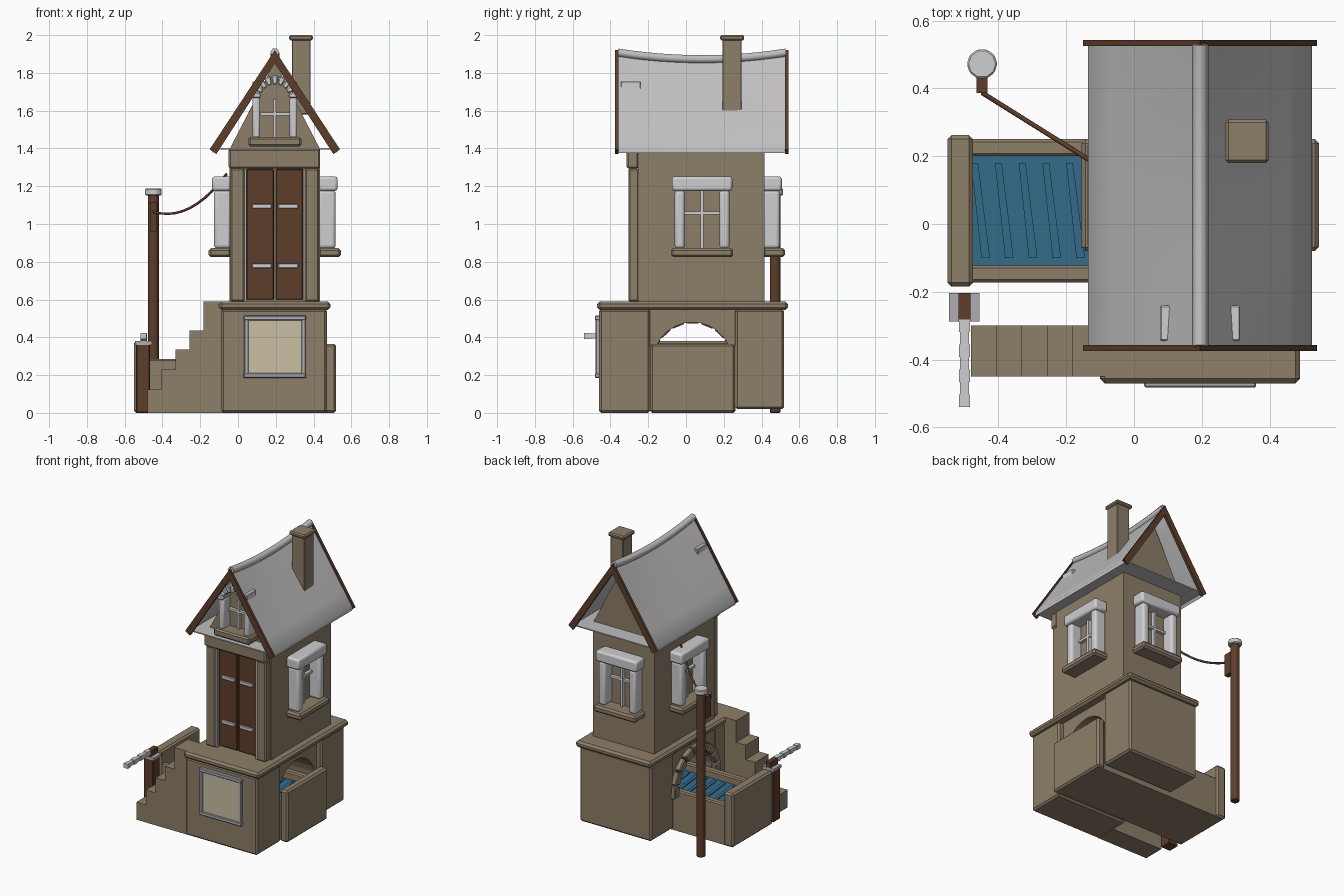
import bpy, bmesh, math
from mathutils import Vector

if "Cube" in bpy.data.objects:
    bpy.data.objects.remove(bpy.data.objects["Cube"])


def material(name, r, g, b):
    m = bpy.data.materials.new(name)
    m.diffuse_color = (r, g, b, 1)
    m.use_nodes = True
    m.node_tree.nodes["Principled BSDF"].inputs["Base Color"].default_value = m.diffuse_color
    return m


STONE = material("tan stone", 0.27, 0.21, 0.14)
WOOD = material("dark wood", 0.11, 0.048, 0.024)
ROOF = material("roof grey", 0.53, 0.52, 0.53)
TRIM = material("pale trim", 0.62, 0.62, 0.64)
METAL = material("metal grey", 0.42, 0.42, 0.46)
WATER = material("water blue", 0.035, 0.15, 0.26)
PAPER = material("cream board", 0.58, 0.52, 0.36)
CX = 0.195  # tower centre line


def finish(name, bm, mat, bevel=0.0, segs=1, smooth=0):
    bmesh.ops.recalc_face_normals(bm, faces=bm.faces)
    me = bpy.data.meshes.new(name)
    bm.to_mesh(me)
    bm.free()
    me.materials.append(mat)
    ob = bpy.data.objects.new(name, me)
    bpy.context.collection.objects.link(ob)
    if bevel:
        mod = ob.modifiers.new("bevel", 'BEVEL')
        mod.width, mod.segments = bevel, segs
    if smooth:
        bpy.ops.object.select_all(action='DESELECT')
        ob.select_set(True)
        bpy.context.view_layer.objects.active = ob
        bpy.ops.object.shade_smooth_by_angle(angle=math.radians(smooth))
    return ob


def box(name, x, y, z, mat=STONE, bevel=0.0, segs=1, smooth=0):
    bm = bmesh.new()
    bmesh.ops.create_cube(bm, size=1)
    for v in bm.verts:
        v.co = [(a + b) / 2 + c * (b - a) for (a, b), c in zip((x, y, z), v.co)]
    return finish(name, bm, mat, bevel, segs, smooth)


def prism(name, pts, axis, a, b, mat=STONE, bevel=0.0):
    """Outline pulled along an axis: pts are (x,z) for Y, (y,z) for X, (x,y) for Z."""
    place = {'X': lambda p, d: (d, p[0], p[1]),
             'Y': lambda p, d: (p[0], d, p[1]),
             'Z': lambda p, d: (p[0], p[1], d)}[axis]
    bm = bmesh.new()
    lo = [bm.verts.new(place(p, a)) for p in pts]
    hi = [bm.verts.new(place(p, b)) for p in pts]
    bm.faces.new(lo)
    bm.faces.new(hi)
    n = len(pts)
    for i in range(n):
        bm.faces.new((lo[i], lo[(i + 1) % n], hi[(i + 1) % n], hi[i]))
    return finish(name, bm, mat, bevel)


def cylinder(name, x, y, z0, z1, r, mat, sides=10):
    pts = [(x + r * math.cos(t), y + r * math.sin(t))
           for t in (math.tau * i / sides for i in range(sides))]
    return prism(name, pts, 'Z', z0, z1, mat, 0.005)


def tube(name, pts, r, mat):
    cu = bpy.data.curves.new(name, 'CURVE')
    cu.dimensions = '3D'
    cu.bevel_depth, cu.bevel_resolution, cu.use_fill_caps = r, 1, True
    sp = cu.splines.new('POLY')
    sp.points.add(len(pts) - 1)
    for p, c in zip(sp.points, pts):
        p.co = (*c, 1)
    cu.materials.append(mat)
    ob = bpy.data.objects.new(name, cu)
    bpy.context.collection.objects.link(ob)


def arch_stones(name, axis, cu, cz, r0, r1, a, b, count, mat, start=0, end=180):
    step = (end - start) / count
    for i in range(count):
        t0 = math.radians(start + i * step + 1)
        t1 = math.radians(start + (i + 1) * step - 1)
        pts = [(cu + r * math.cos(t), cz + r * math.sin(t))
               for r, t in ((r0, t0), (r1, t0), (r1, t1), (r0, t1))]
        prism(f"{name}_{i}", pts, axis, a, b, mat, 0.006)


# Base with a tunnel for the trough
box("base_front", (-0.09, 0.47), (-0.46, -0.19), (0, 0.55), STONE, 0.012)
box("base_back", (-0.09, 0.47), (0.26, 0.52), (0.02, 0.55), STONE, 0.012)
box("base_slab", (-0.10, 0.49), (-0.47, 0.54), (0.545, 0.59), STONE, 0.014)
arc = [(0.035 + 0.21 * math.cos(t), 0.27 + 0.21 * math.sin(t))
       for t in (math.pi * i / 14 for i in range(15))]
prism("tunnel_vault", [(0.27, 0.27)] + arc + [(-0.20, 0.27), (-0.20, 0.55), (0.27, 0.55)],
      'X', -0.085, 0.43)
arch_stones("tunnel_stone", 'X', 0.035, 0.27, 0.205, 0.262, -0.12, -0.08, 9, STONE, -8, 188)

# Water trough
box("trough_floor", (-0.50, 0.50), (-0.17, 0.25), (0.0, 0.04))
for y in ((-0.172, -0.122), (0.20, 0.25)):
    box("trough_side", (-0.50, 0.49), y, (0, 0.285), STONE, 0.008)
box("trough_end_left", (-0.55, -0.475), (-0.185, 0.262), (0, 0.38), STONE, 0.012)
box("trough_end_right", (0.46, 0.52), (-0.19, 0.26), (0, 0.365), STONE, 0.012)
box("water", (-0.48, 0.465), (-0.125, 0.205), (0.04, 0.235), WATER)
for i in range(13):
    x = -0.475 + i * 0.07
    prism("ripple", [(x + 0.025, -0.10), (x + 0.05, -0.10), (x + 0.015, 0.18), (x - 0.005, 0.18)],
          'Z', 0.234, 0.241, WATER)

# Stairs
tops = [0.124, 0.23, 0.335, 0.437, 0.59]
outline = [(-0.48, 0)]
for i, h in enumerate(tops):
    x0 = -0.48 if i == 0 else -0.48 + i * 0.0745
    outline += [(x0, h), (-0.48 + (i + 1) * 0.0745, h)]
outline += [(-0.08, 0.59), (-0.08, 0)]
prism("stairs", outline, 'Y', -0.45, -0.30)

# Lever on its short post
box("lever_post", (-0.54, -0.465), (-0.285, -0.205), (0, 0.365), WOOD, 0.005)
box("lever_collar", (-0.545, -0.455), (-0.288, -0.203), (0.36, 0.38), METAL)
box("lever_block", (-0.517, -0.482), (-0.287, -0.203), (0.38, 0.42), WOOD)
for i in range(7):
    w = 0.0 if i % 2 else 0.003
    box("lever_handle", (-0.513 - w, -0.487 + w), (-0.54 + i * 0.037, -0.503 + i * 0.037),
        (0.395 - w, 0.421 + w), TRIM)

# Tower
box("tower_wall", (-0.045, 0.435), (-0.255, 0.415), (0.58, 1.40))
prism("gable_wall", [(-0.045, 1.395), (0.435, 1.395), (CX, 1.86)], 'Y', -0.255, 0.415)

# Doorway
for s in (-1, 1):
    a, b = sorted((CX + s * 0.16, CX + s * 0.235))
    box("door_pillar", (a, b), (-0.305, -0.25), (0.59, 1.295), STONE, 0.008)
    a, b = sorted((CX + s * 0.149, CX + s * 0.161))
    box("door_frame", (a, b), (-0.295, -0.25), (0.59, 1.29), METAL)
    a, b = sorted((CX + s * 0.005, CX + s * 0.149))
    box("door_leaf", (a, b), (-0.28, -0.25), (0.60, 1.29), WOOD, 0.004)
    a, b = sorted((CX + s * 0.018, CX + s * 0.122))
    for z in (0.78, 1.095):
        box("door_hinge", (a, b), (-0.292, -0.275), (z - 0.012, z + 0.012), TRIM, 0.003)
box("door_lintel", (-0.05, 0.435), (-0.315, -0.25), (1.293, 1.40), STONE, 0.01)

# Windows: u runs along the wall, d is the distance out from it


def window(to_box):
    def part(name, u, d, z, mat, bevel=0.0, segs=1, smooth=0):
        x, y = to_box(u, d)
        box(name, tuple(sorted(x)), tuple(sorted(y)), z, mat, bevel, segs, smooth)
    part("window_sill", (-0.165, 0.165), (-0.01, 0.11), (0.825, 0.872), STONE, 0.012)
    part("window_lintel", (-0.16, 0.16), (-0.01, 0.092), (1.175, 1.252), TRIM, 0.014, 2, 40)
    for s in (-1, 1):
        u = tuple(sorted((s * 0.092, s * 0.145)))
        part("window_pillar", u, (-0.01, 0.082), (0.87, 1.18), TRIM, 0.018, 3, 60)
    part("window_mullion", (-0.008, 0.008), (0, 0.025), (0.87, 1.18), TRIM)
    part("window_crossbar", (-0.092, 0.092), (0, 0.022), (1.05, 1.066), TRIM)


def shifted(c, pair, s=1):
    return tuple(c + s * p for p in pair)


window(lambda u, d: (shifted(0.435, d), shifted(0.085, u)))
window(lambda u, d: (shifted(-0.045, d, -1), shifted(0.085, u)))
window(lambda u, d: (shifted(CX, u), shifted(0.415, d)))

# Arched gable window
box("gable_sill", (0.055, 0.335), (-0.355, -0.24), (1.41, 1.46), STONE, 0.01)
for s in (-1, 1):
    a, b = sorted((CX + s * 0.078, CX + s * 0.118))
    box("gable_pillar", (a, b), (-0.33, -0.24), (1.455, 1.67), TRIM, 0.012, 2, 60)
arch_stones("gable_arch", 'Y', CX, 1.665, 0.075, 0.122, -0.345, -0.24, 9, TRIM)
for s in (-1, 1):
    a, b = sorted((CX + s * 0.08, CX + s * 0.118))
    box("gable_springer", (a, b), (-0.345, -0.24), (1.71, 1.755), TRIM, 0.004)
box("gable_mullion", (CX - 0.007, CX + 0.007), (-0.28, -0.25), (1.46, 1.66), TRIM)
box("gable_crossbar", (0.12, 0.272), (-0.278, -0.25), (1.575, 1.59), TRIM)

# Sagging roof
Y0, Y1 = -0.36, 0.53


def sag(y):
    return 0.035 * (1 - ((y - 0.085) / 0.445) ** 2)


rows, cols = 12, 5
for s in (-1, 1):
    bm = bmesh.new()
    grid = []
    for j in range(rows + 1):
        y = Y0 + (Y1 - Y0) * j / rows
        line = []
        for i in range(cols + 1):
            t = i / cols
            z = 1.40 + t * (0.505 - sag(y))
            line.append([bm.verts.new((CX + s * 0.33 * (1 - t), y, z - dz)) for dz in (0, 0.024)])
        grid.append(line)
    for k in (0, 1):
        for j in range(rows):
            for i in range(cols):
                bm.faces.new([grid[j + b][i + a][k] for a, b in ((0, 0), (1, 0), (1, 1), (0, 1))])
    rim = ([(0, i) for i in range(cols)] + [(j, cols) for j in range(rows)]
           + [(rows, i) for i in range(cols, 0, -1)] + [(j, 0) for j in range(rows, 0, -1)])
    for p, q in zip(rim, rim[1:] + rim[:1]):
        A, B = grid[p[0]][p[1]], grid[q[0]][q[1]]
        bm.faces.new((A[0], B[0], B[1], A[1]))
    finish("roof_slope", bm, ROOF, smooth=40)
    # Wooden edge boards
    for y in (-0.375, 0.525):
        board = [(0, 1.92), (0.345, 1.395), (0.31, 1.37), (0, 1.85)]
        prism("roof_edge_board", [(CX + s * u, z) for u, z in board], 'Y', y, y + 0.018, WOOD)
box("roof_soffit", (-0.13, 0.52), (Y0, Y1), (1.394, 1.402), ROOF)
tube("roof_ridge", [(CX, y, 1.908 - sag(y))
                    for y in (Y0 + (Y1 - Y0) * j / 12 for j in range(13))], 0.024, ROOF)

# Chimney
box("chimney", (0.285, 0.385), (0.192, 0.295), (1.58, 1.98), STONE, 0.004)
box("chimney_cap", (0.27, 0.397), (0.18, 0.308), (1.972, 2.0), STONE, 0.008)

# Notice board
box("board_panel", (0.04, 0.35), (-0.472, -0.455), (0.20, 0.50), PAPER)
for z in ((0.185, 0.21), (0.49, 0.515)):
    box("board_rail", (0.03, 0.36), (-0.482, -0.455), z, METAL, 0.004)
for x in ((0.033, 0.056), (0.336, 0.358)):
    box("board_stile", x, (-0.479, -0.455), (0.19, 0.51), METAL, 0.004)

# Cable pole and cable
cylinder("pole", -0.448, 0.472, 0, 1.16, 0.03, WOOD)
cylinder("pole_cap", -0.448, 0.472, 1.152, 1.188, 0.045, TRIM)
box("pole_bracket", (-0.465, -0.432), (0.387, 0.45), (0.96, 1.115), WOOD)
path = []
for i in range(11):
    t = i / 10
    path.append((-0.448 + 0.388 * t, 0.387 - 0.243 * t, 1.065 - 0.12 * t + 0.32 * t * t))
tube("cable", path, 0.007, WOOD)
